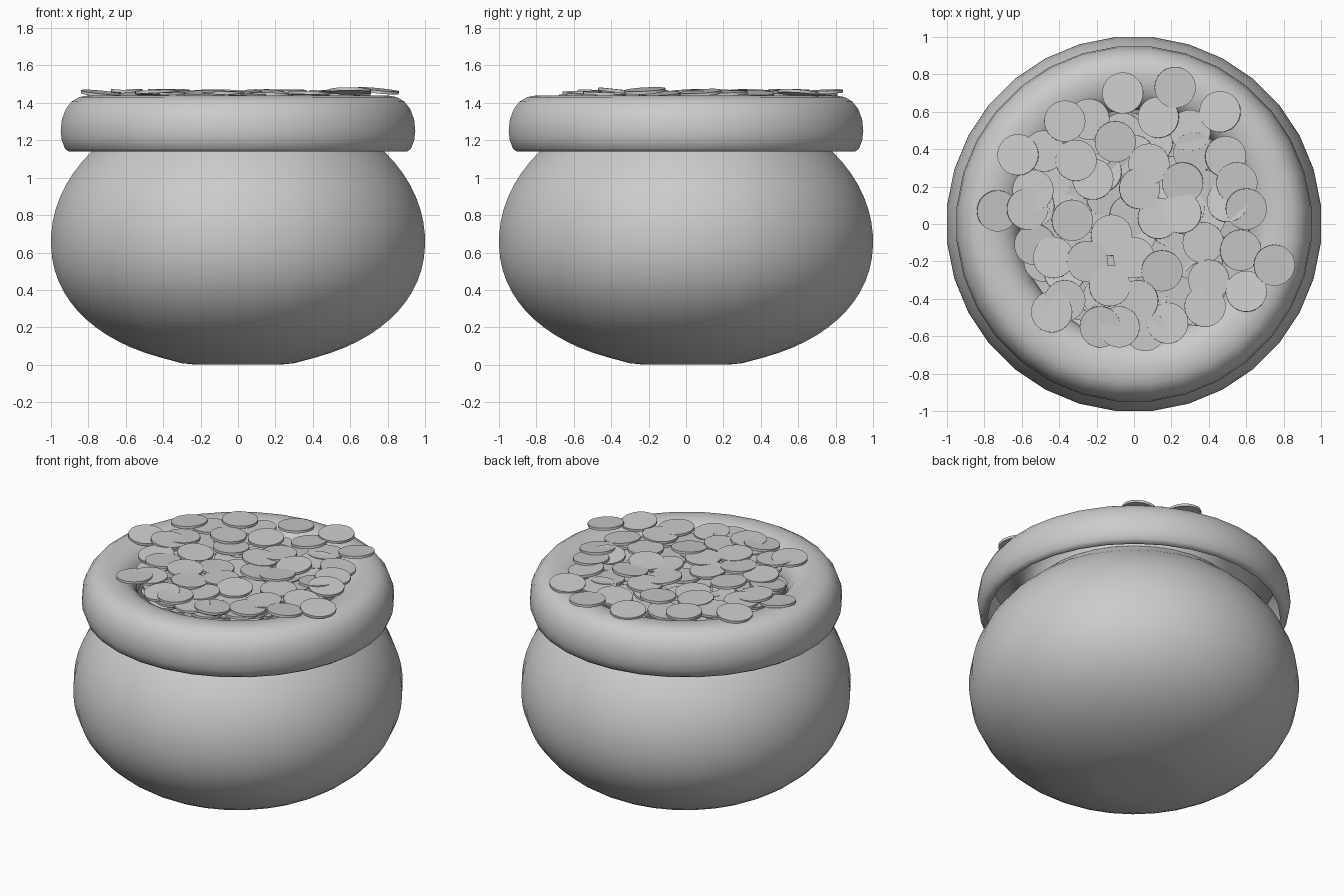
import bpy, bmesh, math, random
from mathutils import Matrix, Vector

if "Cube" in bpy.data.objects:
    bpy.data.objects.remove(bpy.data.objects["Cube"])

random.seed(4)
SIDES = 32


def finish(name, bm, angle=40):
    bmesh.ops.recalc_face_normals(bm, faces=bm.faces)
    me = bpy.data.meshes.new(name)
    bm.to_mesh(me)
    bm.free()
    ob = bpy.data.objects.new(name, me)
    bpy.context.collection.objects.link(ob)
    bpy.ops.object.select_all(action='DESELECT')
    ob.select_set(True)
    bpy.context.view_layer.objects.active = ob
    bpy.ops.object.shade_smooth_by_angle(angle=math.radians(angle))
    return ob


def lathe(name, profile, closed=False, cap=False):
    """Revolve (radius, height) points around z, flats facing the axes."""
    bm = bmesh.new()
    k = 1 / math.cos(math.pi / SIDES)
    rings = []
    for r, z in profile:
        rings.append([bm.verts.new((r * k * math.cos(a), r * k * math.sin(a), z))
                      for a in [2 * math.pi * (i + .5) / SIDES for i in range(SIDES)]])
    pairs = list(zip(rings, rings[1:])) + ([(rings[-1], rings[0])] if closed else [])
    for a, b in pairs:
        for i in range(SIDES):
            j = (i + 1) % SIDES
            bm.faces.new((a[i], a[j], b[j], b[i]))
    if cap:
        bm.faces.new(rings[0])
    return finish(name, bm)


# Round belly of the pot, with its neck running up inside the rim
body = [(0.22, 0.0), (0.30, 0.008)]
for i in range(1, 25):
    a = math.radians(-72 + i * 5.0)
    if a < 0:
        r, z = math.cos(a) ** 0.93, 0.66 - 0.67 * (-math.sin(a)) ** 0.93
    else:
        r, z = math.cos(a), 0.66 + 0.77 * math.sin(a)
    body.append((r, z))
body += [(0.64, 1.262), (0.62, 1.29)]
lathe("pot_body", body, cap=True)

# Rolled rim: a thick shell hollow underneath
rim = [(0.905, 1.14), (0.925, 1.155), (0.942, 1.20), (0.948, 1.25), (0.942, 1.31),
       (0.922, 1.365), (0.89, 1.407), (0.85, 1.431), (0.80, 1.44), (0.75, 1.438),
       (0.70, 1.425), (0.66, 1.40), (0.63, 1.36), (0.615, 1.32), (0.61, 1.27),
       (0.635, 1.27), (0.645, 1.33), (0.69, 1.39), (0.78, 1.413), (0.86, 1.395),
       (0.905, 1.33), (0.92, 1.25), (0.905, 1.18), (0.885, 1.14)]
lathe("pot_rim", rim, closed=True)

# Gold heap: hidden lower layers first, then the loose coins on top
top_coins = [(-.06, .70), (.22, .73), (.46, .60), (-.37, .55), (-.24, .56), (.13, .57),
             (-.62, .37), (-.48, .39), (-.10, .44), (-.31, .34), (.32, .38), (.49, .36),
             (.08, .32), (-.22, .24), (.26, .22), (.03, .19), (-.73, .07), (-.57, .08),
             (-.33, .02), (-.12, -.06), (.25, .06), (.50, .12), (.13, .03), (-.53, -.11),
             (-.43, -.18), (.57, -.14), (.75, -.22), (.60, -.36), (.15, -.25), (.40, -.30),
             (.38, -.44), (-.13, -.33), (-.37, -.41), (-.44, -.47), (.02, -.41), (-.08, -.55),
             (.06, -.57), (.18, -.53), (-.18, -.55), (0, -.18), (-.25, -.20), (-.54, .18),
             (.37, -.10), (.60, .08), (.55, .22), (.30, .50)]
bm = bmesh.new()


def coin(x, y, z, tilt):
    axis = Vector((random.uniform(-1, 1), random.uniform(-1, 1), 0)).normalized()
    bmesh.ops.create_cone(bm, cap_ends=True, segments=32, radius1=0.11, radius2=0.11,
                          depth=0.016, matrix=Matrix.Translation((x, y, z))
                          @ Matrix.Rotation(math.radians(tilt), 4, axis))


for layer, z in enumerate((1.35, 1.385, 1.415)):
    n = 60
    for i in range(n):
        r = (0.51 + 0.02 * layer) * math.sqrt((i + .5) / n)
        a = i * 2.39996 + layer
        coin(r * math.cos(a), r * math.sin(a), z + random.uniform(-.012, .012),
             random.uniform(2, 9))
for x, y in top_coins:
    r = math.hypot(x, y)
    z = 1.445 + random.uniform(-.006, .012) + (0.008 if r > 0.62 else 0)
    coin(x, y, z, random.uniform(1, 8))
finish("coins", bm, 30)
